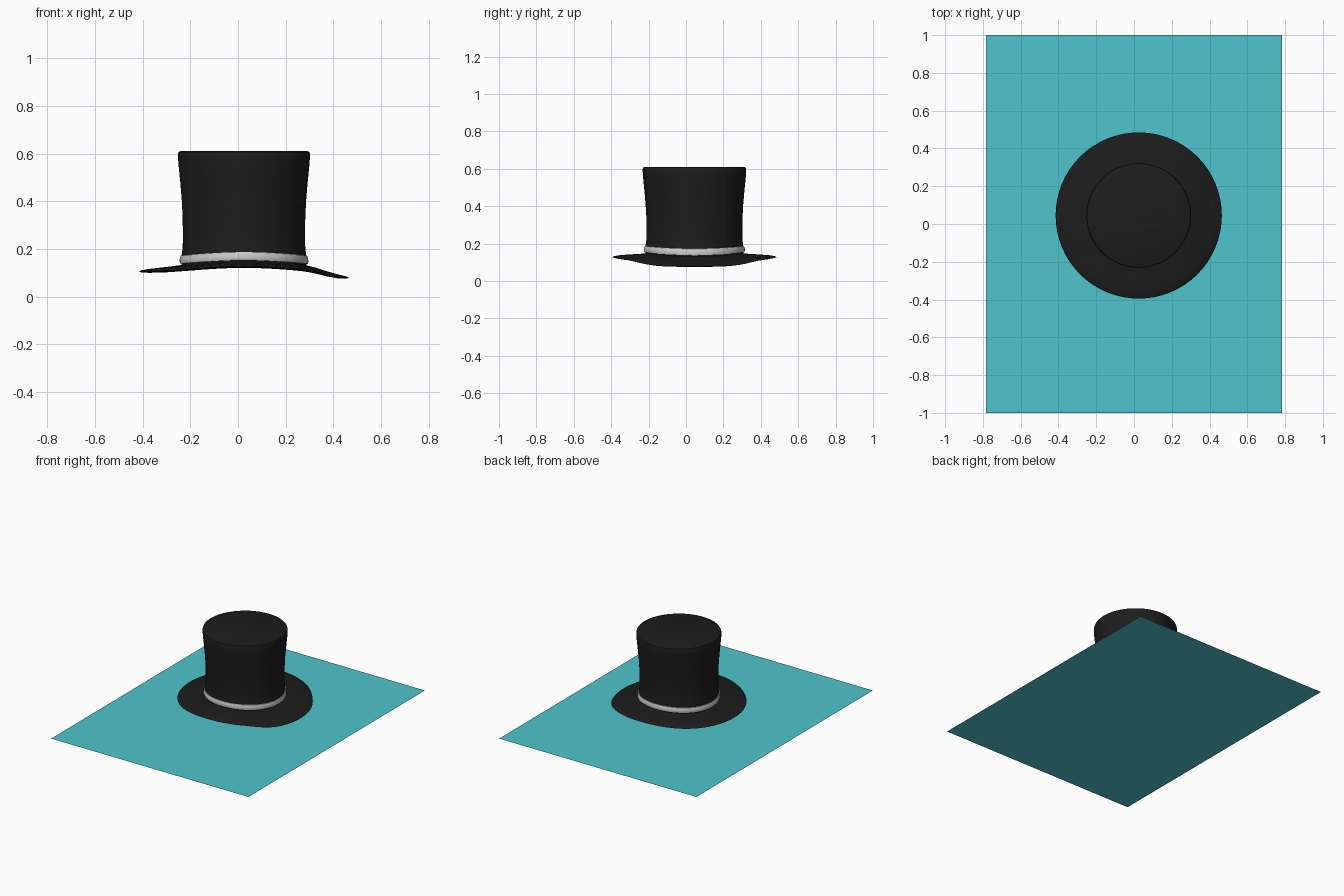
import bpy, bmesh, math

if "Cube" in bpy.data.objects:
    bpy.data.objects.remove(bpy.data.objects["Cube"])

CX, CY = 0.025, 0.045   # hat centre
SEGMENTS = 64


def material(name, color):
    mat = bpy.data.materials.new(name)
    mat.diffuse_color = color
    mat.use_nodes = True
    mat.node_tree.nodes["Principled BSDF"].inputs["Base Color"].default_value = mat.diffuse_color
    return mat


def smoothstep(t):
    t = max(0.0, min(1.0, t))
    return t * t * (3 - 2 * t)


def droop(u, v, z):
    """Brim sags on both sides, more on the right; fades out up the crown."""
    sag = -0.022 * (1 - math.cos(math.pi * u / 0.44)) / 2
    sag -= 0.026 * smoothstep((u - 0.24) / 0.19)
    return sag * (1 - smoothstep((z - 0.2) / 0.25))


def lathe(name, profile, mat=None, closed=False):
    """Revolve (radius, z) points about the hat axis, then apply the droop."""
    bm = bmesh.new()
    rings = []
    for r, z in profile:
        if r == 0:
            rings.append([bm.verts.new((0, 0, z))] * SEGMENTS)
            continue
        ring = []
        for i in range(SEGMENTS):
            a = 2 * math.pi * i / SEGMENTS
            u, v = r * math.cos(a), r * math.sin(a)
            ring.append(bm.verts.new((u, v, z + droop(u, v, z))))
        rings.append(ring)
    pairs = list(zip(rings, rings[1:]))
    if closed:
        pairs.append((rings[-1], rings[0]))
    for a, b in pairs:
        for i in range(SEGMENTS):
            j = (i + 1) % SEGMENTS
            bm.faces.new(dict.fromkeys((a[i], a[j], b[j], b[i])))
    bmesh.ops.recalc_face_normals(bm, faces=bm.faces)
    mesh = bpy.data.meshes.new(name)
    bm.to_mesh(mesh)
    bm.free()
    obj = bpy.data.objects.new(name, mesh)
    bpy.context.collection.objects.link(obj)
    obj.location = (CX, CY, 0)
    if mat:
        mesh.materials.append(mat)
    bpy.context.view_layer.objects.active = obj
    bpy.ops.object.select_all(action='DESELECT')
    obj.select_set(True)
    bpy.ops.object.shade_smooth_by_angle(angle=math.radians(40))
    return obj


black = material("black_felt", (0.012, 0.012, 0.012, 1))
teal = material("teal", (0.08, 0.56, 0.61, 1))

# Flat base sheet
bpy.ops.mesh.primitive_plane_add(size=2)
base = bpy.context.object
base.name = "base_sheet"
base.scale = (0.783, 1, 1)
base.data.materials.append(teal)

# Crown: flared outer wall, rounded top edge, thin hollow inside
lathe("crown", [
    (0, 0.61), (0.266, 0.61), (0.274, 0.607), (0.277, 0.598), (0.275, 0.56),
    (0.267, 0.48), (0.261, 0.41), (0.257, 0.34), (0.256, 0.26), (0.257, 0.22),
    (0.261, 0.19), (0.263, 0.135), (0.253, 0.126), (0.249, 0.22), (0.249, 0.34),
    (0.259, 0.48), (0.267, 0.598), (0, 0.6)], black)

# Brim: tapered ring
lathe("brim", [
    (0.255, 0.148), (0.30, 0.145), (0.35, 0.142), (0.40, 0.138), (0.43, 0.133),
    (0.44, 0.128), (0.43, 0.124), (0.40, 0.122), (0.35, 0.121), (0.30, 0.121),
    (0.252, 0.123)], black, closed=True)

# Grey hat band
lathe("hat_band", [
    (0.258, 0.152), (0.268, 0.154), (0.270, 0.164), (0.269, 0.176),
    (0.265, 0.187), (0.256, 0.189)], closed=True)
